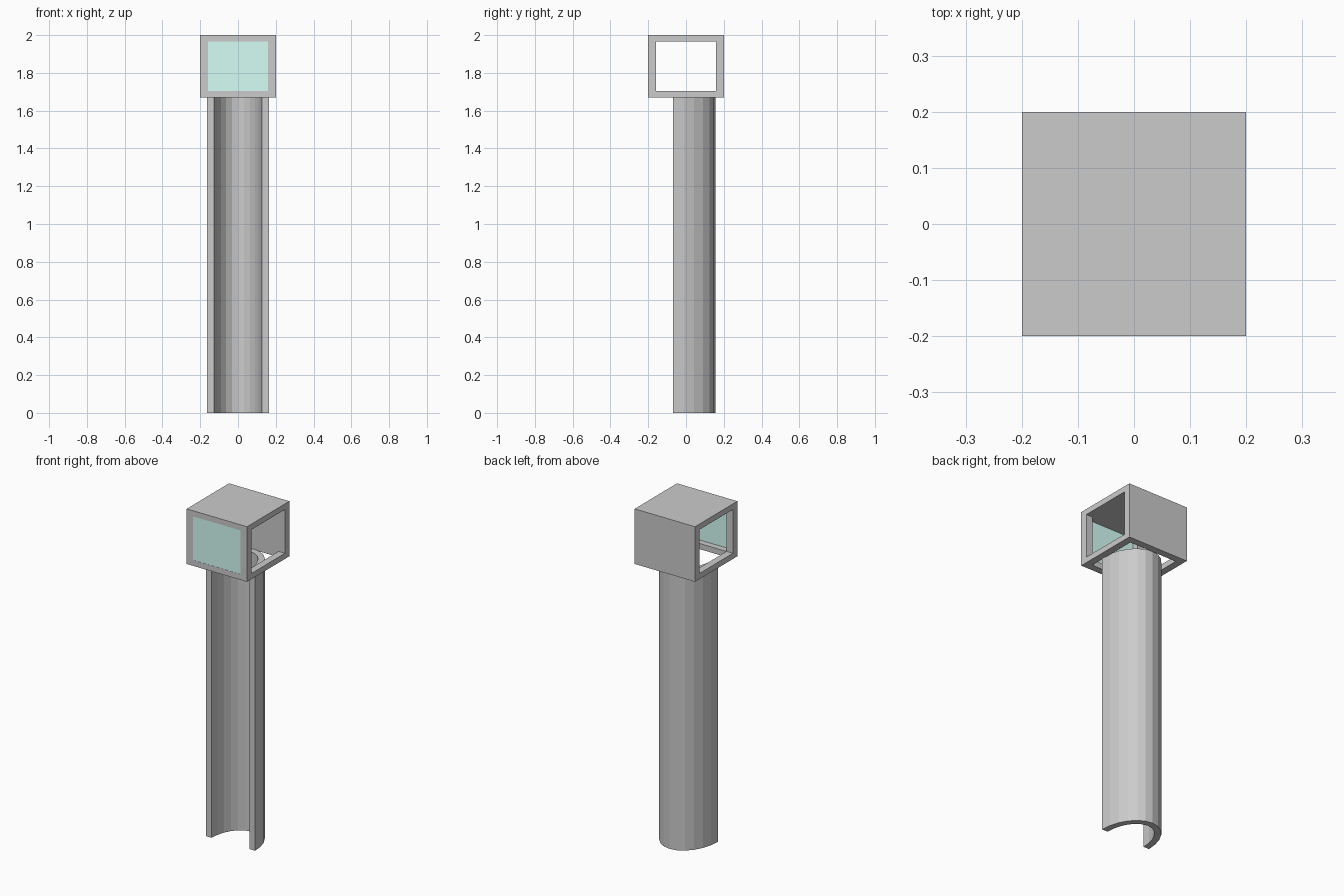
import bpy, bmesh, math

if "Cube" in bpy.data.objects:
    bpy.data.objects.remove(bpy.data.objects["Cube"])

W, T = 0.20, 0.042            # housing half width, frame bar thickness
Z0, Z1, TZ = 1.67, 2.0, 0.034  # housing bottom, top, vertical bar thickness


def finish(name, bm):
    bmesh.ops.recalc_face_normals(bm, faces=bm.faces)
    me = bpy.data.meshes.new(name)
    bm.to_mesh(me)
    bm.free()
    ob = bpy.data.objects.new(name, me)
    bpy.context.collection.objects.link(ob)
    return ob


def box(name, lo, hi):
    bm = bmesh.new()
    bmesh.ops.create_cube(bm, size=1)
    for v in bm.verts:
        v.co = [(a + b) / 2 + c * (b - a) for a, b, c in zip(lo, hi, v.co)]
    return finish(name, bm)


# Housing: solid block opened through the sides, the front and the floor
housing = box("lamp_housing", (-W, -W, Z0), (W, W, Z1))
i, a, b = W - T, Z0 + TZ, Z1 - TZ
openings = {
    "side_cutter": ((-0.5, -i, a), (0.5, i, b)),
    "front_cutter": ((-i, -0.5, a), (i, i, b)),
    "floor_cutter": ((-i, -i, 1.5), (i, i, b)),
}
for name, (lo, hi) in openings.items():
    cutter = box(name, lo, hi)
    cutter.hide_render = True
    cutter.hide_viewport = False
    mod = housing.modifiers.new(name, "BOOLEAN")
    mod.operation = "DIFFERENCE"
    mod.solver = "EXACT"
    mod.object = cutter
    bpy.context.view_layer.objects.active = housing
    bpy.ops.object.modifier_apply(modifier=name)
    bpy.data.objects.remove(cutter)

# Front glass, practically flush with the frame
glass = box("front_glass", (-i, -W + 0.001, a), (i, -W + 0.005, b))
mat = bpy.data.materials.new("pale_teal_glass")
mat.diffuse_color = (0.66, 1.0, 0.92, 1.0)
mat.use_nodes = True
mat.node_tree.nodes["Principled BSDF"].inputs["Base Color"].default_value = mat.diffuse_color
glass.data.materials.append(mat)

# Half-elliptical channel post, open to the front
SEG, YC, TOP = 12, -0.07, 1.676


def arc(rx, ry):
    return [(rx * math.cos(math.pi * k / SEG), YC + ry * math.sin(math.pi * k / SEG))
            for k in range(SEG + 1)]


bm = bmesh.new()
rings = []
for z in (0.0, TOP):
    for pts in (arc(0.163, 0.225), arc(0.126, 0.187)):
        rings.append([bm.verts.new((x, y, z)) for x, y in pts])
ob_, ib, ot, it = rings
for p, q in ((ob_, ot), (ot, it), (it, ib), (ib, ob_)):
    for k in range(SEG):
        bm.faces.new((p[k], p[k + 1], q[k + 1], q[k]))
for k in (0, SEG):
    bm.faces.new((ob_[k], ot[k], it[k], ib[k]))
finish("channel_post", bm)
